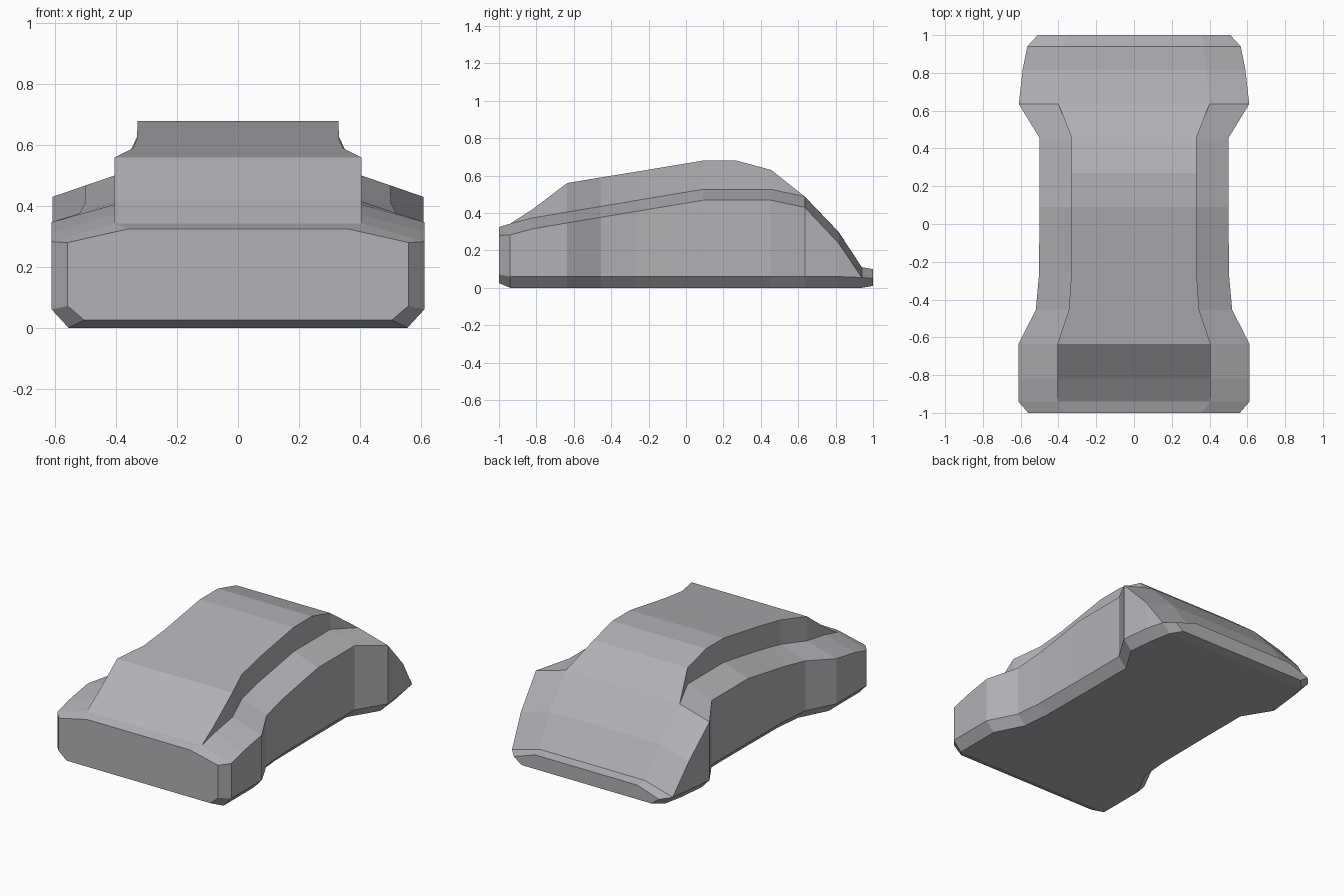
import bpy, bmesh

if "Cube" in bpy.data.objects:
    bpy.data.objects.remove(bpy.data.objects["Cube"])

# Stations along the body: y, side half-width, side top z, roof half-width, roof z
STATIONS = [
    (-1.00, 0.56, 0.28, 0.36, 0.325),
    (-0.94, 0.612, 0.283, 0.405, 0.343),
    (-0.82, 0.612, 0.315, 0.405, 0.42),
    (-0.635, 0.612, 0.347, 0.405, 0.56),
    (-0.455, 0.52, 0.377, 0.345, 0.59),
    (-0.27, 0.503, 0.408, 0.332, 0.62),
    (0.09, 0.50, 0.468, 0.33, 0.68),
    (0.27, 0.50, 0.468, 0.33, 0.68),
    (0.455, 0.50, 0.468, 0.33, 0.63),
    (0.635, 0.61, 0.43, 0.40, 0.49),
    (0.815, 0.59, 0.24, 0.385, 0.30),
    (0.94, 0.565, 0.055, 0.37, 0.11),
    (1.00, 0.51, 0.05, 0.36, 0.10),
]


def section(y, side, side_z, roof, roof_z):
    """Closed cross-section: chamfered base, side wall, shoulder, raised roof."""
    end = abs(y) > 0.99
    base_z = (0.025 if y < 0 else 0.01) if end else 0.0
    half = [
        (side - 0.055, base_z),
        (side, min(0.06 + (0.012 if end else 0), side_z)),
        (side, side_z),
        (roof, min(side_z + 0.058, roof_z)),
        (roof, roof_z),
    ]
    return [(x, y, z) for x, z in half] + [(-x, y, z) for x, z in reversed(half)]


# Body: loft the sections, cap both ends
bm = bmesh.new()
rings = [[bm.verts.new(p) for p in section(*s)] for s in STATIONS]
for a, b in zip(rings, rings[1:]):
    for i in range(len(a)):
        j = (i + 1) % len(a)
        bm.faces.new((a[i], a[j], b[j], b[i]))
bm.faces.new(rings[0])
bm.faces.new(rings[-1])

# Merge the shoulder into the roof where they coincide
bmesh.ops.remove_doubles(bm, verts=bm.verts, dist=0.004)
bmesh.ops.recalc_face_normals(bm, faces=bm.faces)

mesh = bpy.data.meshes.new("vehicle_body")
bm.to_mesh(mesh)
bm.free()

# Dark, slightly cool grey
paint = bpy.data.materials.new("dark_grey")
paint.diffuse_color = (0.444, 0.438, 0.465, 1.0)
paint.use_nodes = True
paint.node_tree.nodes["Principled BSDF"].inputs["Base Color"].default_value = paint.diffuse_color
mesh.materials.append(paint)
bpy.context.collection.objects.link(bpy.data.objects.new("vehicle_body", mesh))
